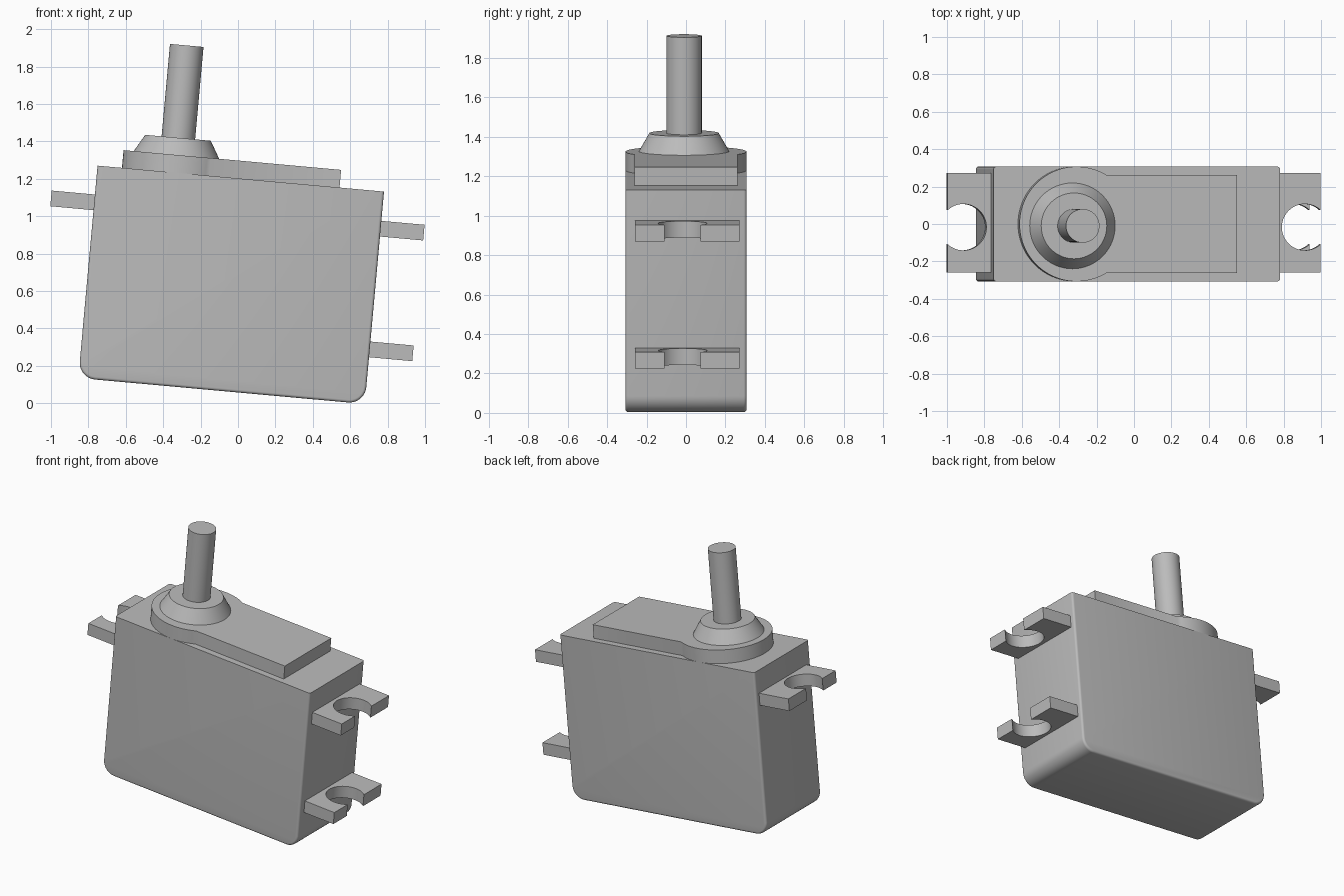
import bpy, bmesh, math
from mathutils import Matrix

cube = bpy.data.objects.get("Cube")
if cube:
    bpy.data.objects.remove(cube, do_unlink=True)

WIDTH, DEPTH, HEIGHT = 1.538, 0.614, 1.14
SHAFT_Y = -0.01
# Everything is modelled upright from the top left edge of the body, then tilted
TILT = Matrix.Translation((-0.751, 0, 1.27)) @ Matrix.Rotation(math.radians(5.18), 4, 'Y')

grey = bpy.data.materials.new("plain grey")
grey.use_nodes = True
GREY = (0.5, 0.5, 0.5, 1)
grey.diffuse_color = GREY
grey.node_tree.nodes["Principled BSDF"].inputs["Base Color"].default_value = GREY


def finish(name, bm):
    bmesh.ops.recalc_face_normals(bm, faces=bm.faces[:])
    mesh = bpy.data.meshes.new(name)
    bm.to_mesh(mesh)
    bm.free()
    mesh.materials.append(grey)
    obj = bpy.data.objects.new(name, mesh)
    bpy.context.collection.objects.link(obj)
    obj.matrix_world = TILT
    bpy.ops.object.select_all(action='DESELECT')
    obj.select_set(True)
    bpy.context.view_layer.objects.active = obj
    bpy.ops.object.shade_smooth_by_angle(angle=math.radians(30))
    return obj


def arc(cx, cy, r, start, end, steps):
    angles = [start + (end - start) * i / steps for i in range(steps + 1)]
    return [(cx + r * math.cos(a), cy + r * math.sin(a)) for a in angles]


def slab(name, outline, bottom, top):
    bm = bmesh.new()
    face = bm.faces.new([bm.verts.new((x, y, bottom)) for x, y in outline])
    new = bmesh.ops.extrude_face_region(bm, geom=[face])["geom"]
    if not face.is_valid or face not in bm.faces[:]:
        bm.faces.ensure_lookup_table()
    verts = [v for v in new if isinstance(v, bmesh.types.BMVert)]
    bmesh.ops.translate(bm, verts=verts, vec=(0, 0, top - bottom))
    return finish(name, bm)


def cone(name, x, y, r_bottom, r_top, bottom, top):
    bm = bmesh.new()
    place = Matrix.Translation((x, y, (bottom + top) / 2))
    bmesh.ops.create_cone(bm, cap_ends=True, segments=64, radius1=r_bottom,
                          radius2=r_top, depth=top - bottom, matrix=place)
    return finish(name, bm)


# Body: box with large bottom rounds and a fine round on the front and back outline
bm = bmesh.new()
bmesh.ops.create_cube(bm, size=1, matrix=Matrix.Translation((WIDTH / 2, 0, -HEIGHT / 2))
                      @ Matrix.Diagonal((WIDTH, DEPTH, HEIGHT, 1)))
low = [e for e in bm.edges if all(v.co.z < -1 for v in e.verts)
       and abs(e.verts[0].co.y - e.verts[1].co.y) > 0.1]
bmesh.ops.bevel(bm, geom=low, offset=0.09, segments=10, profile=0.5, affect='EDGES')
rim = [e for e in bm.edges if abs(e.verts[0].co.y - e.verts[1].co.y) < 0.001
       and any(v.co.z < -0.01 for v in e.verts)]
bmesh.ops.bevel(bm, geom=rim, offset=0.015, segments=4, profile=0.5, affect='EDGES')
finish("body", bm)

# Raised cover: disc running into a narrower rectangle
R, HALF, CX = DEPTH / 2, 0.261, 0.438
a = math.asin(HALF / R)
cover = arc(CX, 0, R, a, 2 * math.pi - a, 56) + [(1.299, -HALF), (1.299, HALF)]
slab("top_cover", cover, -0.005, 0.095)

# Hub and output shaft
cone("shaft_hub", 0.415, SHAFT_Y, 0.23, 0.176, 0.094, 0.187)
cone("output_shaft", 0.417, SHAFT_Y, 0.09, 0.09, 0.18, 0.683)

# Mounting tabs with open round notches
OUT, NOTCH, NOTCH_R = 0.232, 0.148, 0.124
b = math.acos((OUT - NOTCH) / NOTCH_R)
tab = ([(-0.02, -0.259), (OUT, -0.259)]
       + arc(NOTCH, -0.017, NOTCH_R, 2 * math.pi - b, b, 40)
       + [(OUT, 0.272), (-0.02, 0.272)])
for name, edge, side, top in (("right_tab_upper", 0, -1, -0.155),
                              ("left_tab_upper", WIDTH, 1, -0.157),
                              ("left_tab_lower", WIDTH, 1, -0.805)):
    slab(name, [(edge + side * x, y) for x, y in tab], top - 0.084, top)
